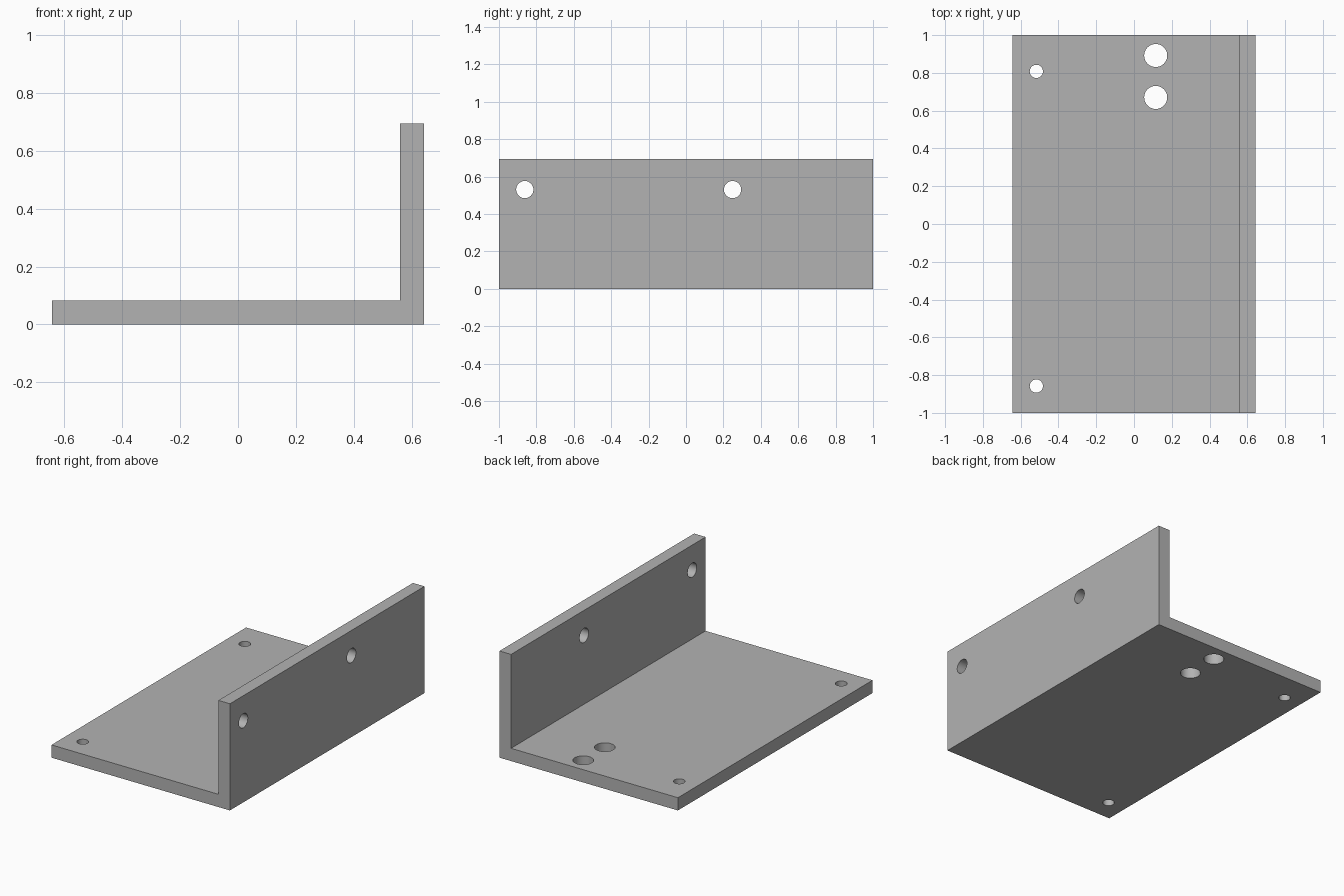
import bpy, bmesh, math
from mathutils import Matrix

cube = bpy.data.objects.get("Cube")
if cube:
    bpy.data.objects.remove(cube, do_unlink=True)

HALF_W, HALF_L, HEIGHT, THICK = 0.642, 1.0, 0.694, 0.083

grey = bpy.data.materials.new("plain grey")
grey.use_nodes = True
colour = (0.45, 0.45, 0.45, 1)
grey.diffuse_color = colour
grey.node_tree.nodes["Principled BSDF"].inputs["Base Color"].default_value = colour


def make_object(name, bm):
    bmesh.ops.recalc_face_normals(bm, faces=bm.faces)
    mesh = bpy.data.meshes.new(name)
    bm.to_mesh(mesh)
    bm.free()
    mesh.materials.append(grey)
    obj = bpy.data.objects.new(name, mesh)
    bpy.context.collection.objects.link(obj)
    return obj


# L-shaped bracket: one profile extruded along its length
inner = HALF_W - THICK
profile = [(-HALF_W, 0), (HALF_W, 0), (HALF_W, HEIGHT),
           (inner, HEIGHT), (inner, THICK), (-HALF_W, THICK)]
bm = bmesh.new()
face = bm.faces.new([bm.verts.new((x, -HALF_L, z)) for x, z in profile])
ext = bmesh.ops.extrude_face_region(bm, geom=[face])
moved = [g for g in ext["geom"] if isinstance(g, bmesh.types.BMVert)]
bmesh.ops.translate(bm, verts=moved, vec=(0, 2 * HALF_L, 0))
bracket = make_object("angle_bracket", bm)

# Drill bits for all the holes, gathered in one cutter
bits = bmesh.new()


def drill(centre, radius, turn=0):
    matrix = Matrix.Translation(centre) @ Matrix.Rotation(turn, 4, "Y")
    bmesh.ops.create_cone(bits, cap_ends=True, segments=48, radius1=radius,
                          radius2=radius, depth=THICK * 3, matrix=matrix)


for y in (-0.858, 0.808):      # small holes by the free edge of the base
    drill((-0.517, y, THICK / 2), 0.035)
for y in (0.67, 0.892):        # large pair of holes near the back
    drill((0.115, y, THICK / 2), 0.061)
for y in (-0.862, 0.249):      # holes through the upright wall
    drill((HALF_W - THICK / 2, y, 0.531), 0.046, math.pi / 2)

cutter = make_object("hole_cutter", bits)
cutter.hide_render = True

# Cut the holes and tidy up
cut = bracket.modifiers.new("holes", "BOOLEAN")
cut.operation = "DIFFERENCE"
cut.solver = "EXACT"
cut.object = cutter
bpy.ops.object.select_all(action="DESELECT")
bpy.context.view_layer.objects.active = bracket
bracket.select_set(True)
bpy.ops.object.modifier_apply(modifier=cut.name)
bpy.data.objects.remove(cutter, do_unlink=True)
bpy.ops.object.shade_smooth_by_angle(angle=math.radians(30))
